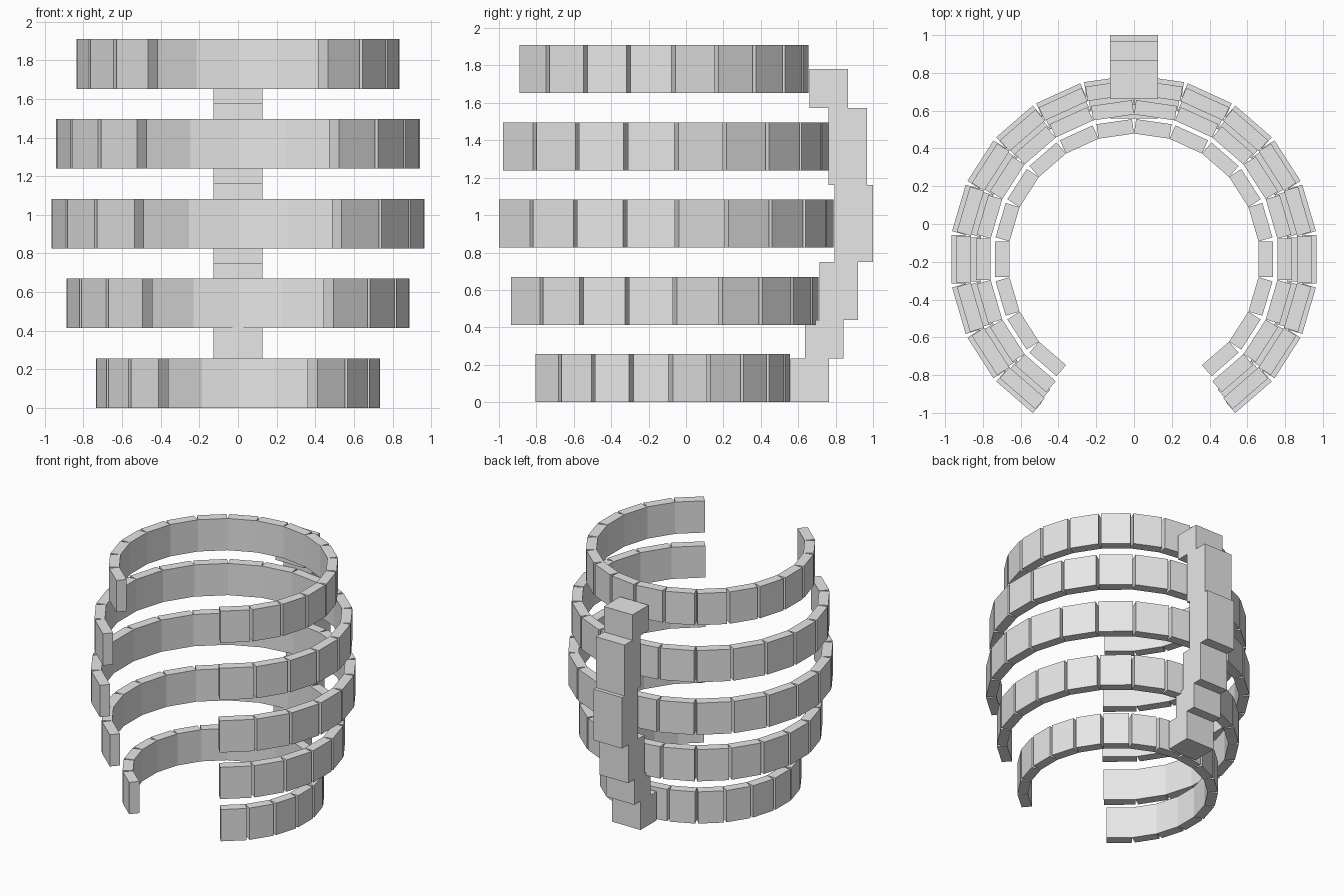
import bpy
import bmesh
import math
from mathutils import Matrix

cube = bpy.data.objects.get("Cube")
if cube:
    bpy.data.objects.remove(cube, do_unlink=True)

# One plain grey for everything
grey = bpy.data.materials.new("light_grey")
grey.diffuse_color = (0.8, 0.8, 0.8, 1)
grey.use_nodes = True
grey.node_tree.nodes["Principled BSDF"].inputs["Base Color"].default_value = (0.8, 0.8, 0.8, 1)


def add_box(bm, size, place):
    """Add a box of the given size, moved and turned by a matrix."""
    bmesh.ops.create_cube(bm, size=1, matrix=place @ Matrix.Diagonal((*size, 1)))


def finish(name, bm):
    mesh = bpy.data.meshes.new(name)
    bm.to_mesh(mesh)
    bm.free()
    mesh.materials.append(grey)
    bpy.context.collection.objects.link(bpy.data.objects.new(name, mesh))


# Hoops: 22 blocks to a full circle, with the 4 front ones left out
STEP = math.tau / 22
CENTRE_Y = -0.187
HEIGHT = 0.257
PITCH = 0.413
THICK = 0.077
names = ("bottom", "lower", "middle", "upper", "top")
radii = (0.736, 0.888, 0.966, 0.941, 0.836)

for i, (name, radius) in enumerate(zip(names, radii)):
    inner = radius - THICK
    width = 2 * inner * math.tan(STEP / 2)   # inner edges of neighbours touch
    bm = bmesh.new()
    for k in range(-3, 15):
        place = (Matrix.Translation((0, CENTRE_Y, i * PITCH + HEIGHT / 2))
                 @ Matrix.Rotation(k * STEP, 4, 'Z')
                 @ Matrix.Translation((inner + THICK / 2, 0, 0)))
        add_box(bm, (THICK, width, HEIGHT), place)
    finish(name + "_hoop", bm)

# Spine: stacked blocks at the back, each (front y, bottom z, top z)
SPINE_WIDTH, SPINE_DEPTH = 0.256, 0.206
spine = ((0.558, 0.0, 0.233), (0.636, 0.233, 0.438), (0.714, 0.438, 0.749),
         (0.794, 0.749, 1.162), (0.763, 1.162, 1.574), (0.661, 1.574, 1.78))
for i, (y, z0, z1) in enumerate(spine):
    bm = bmesh.new()
    add_box(bm, (SPINE_WIDTH, SPINE_DEPTH, z1 - z0),
            Matrix.Translation((0, y + SPINE_DEPTH / 2, (z0 + z1) / 2)))
    finish("spine_block_%d" % (i + 1), bm)
